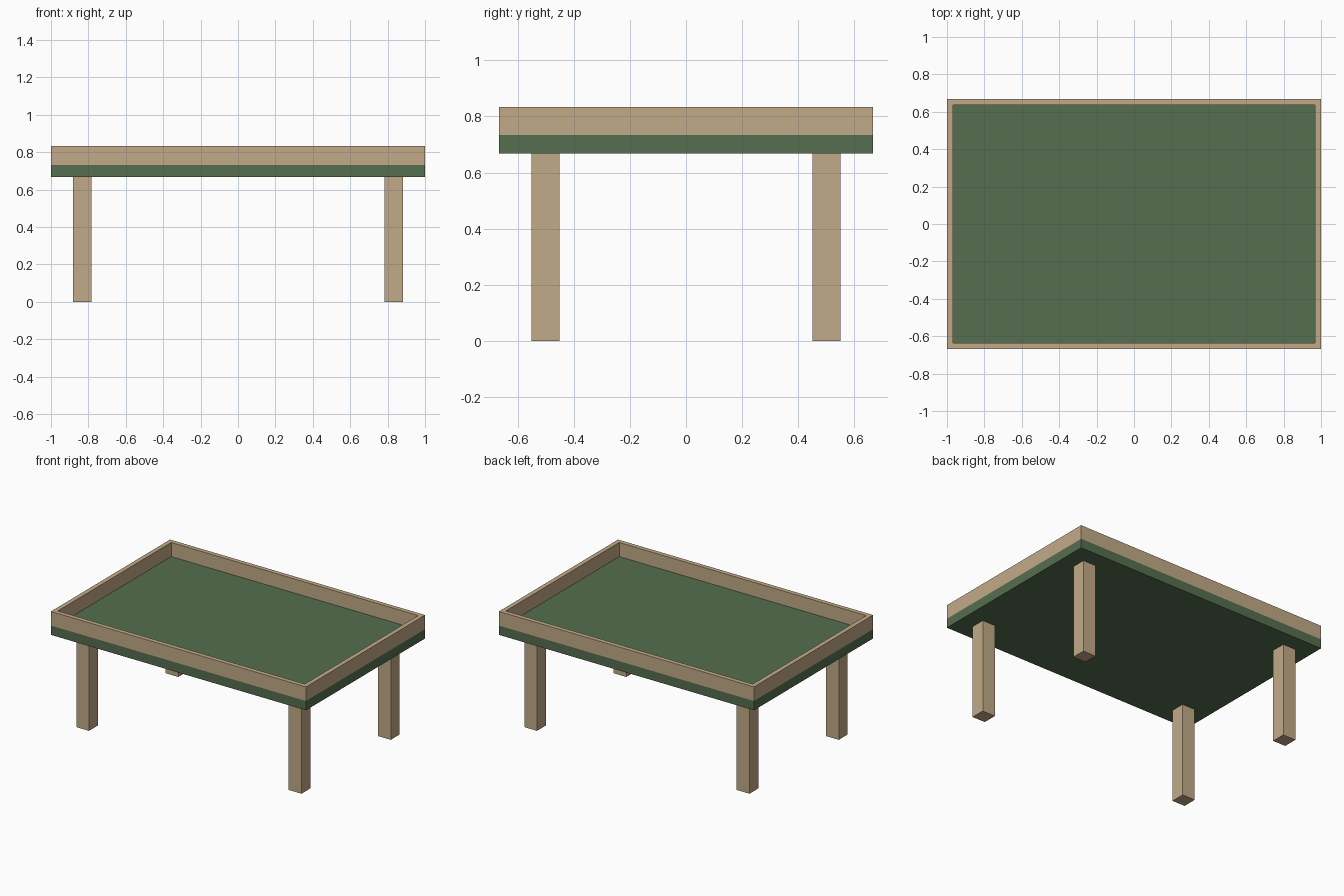
import bpy

if "Cube" in bpy.data.objects:
    bpy.data.objects.remove(bpy.data.objects["Cube"])


def material(name, rgb):
    mat = bpy.data.materials.new(name)
    linear = [((c / 255 + 0.055) / 1.055) ** 2.4 for c in rgb]
    mat.diffuse_color = (*linear, 1)
    mat.use_nodes = True
    mat.node_tree.nodes["Principled BSDF"].inputs["Base Color"].default_value = mat.diffuse_color
    return mat


wood = material("tan wood", (194, 170, 136))
felt = material("green felt", (85, 110, 80))


def box(name, x, y, z, mat):
    """Box from (min, max) ranges."""
    centre = [(r[0] + r[1]) / 2 for r in (x, y, z)]
    bpy.ops.mesh.primitive_cube_add(size=1, location=centre)
    obj = bpy.context.object
    obj.name = name
    obj.scale = [r[1] - r[0] for r in (x, y, z)]
    bpy.ops.object.transform_apply(location=False, rotation=False, scale=True)
    obj.data.materials.append(mat)
    return obj


X, Y, T = 1.0, 0.667, 0.032          # half length, half width, rim thickness
Z_BED, Z_RIM, Z_TOP = 0.667, 0.733, 0.833

# Table bed
box("table_bed", (-X, X), (-Y, Y), (Z_BED, Z_RIM), felt)

# Raised rim: long rails front and back, short rails between them
box("front_rail", (-X, X), (-Y, -Y + T), (Z_RIM, Z_TOP), wood)
box("back_rail", (-X, X), (Y - T, Y), (Z_RIM, Z_TOP), wood)
box("left_rail", (-X, -X + T), (-Y + T, Y - T), (Z_RIM, Z_TOP), wood)
box("right_rail", (X - T, X), (-Y + T, Y - T), (Z_RIM, Z_TOP), wood)

# Four square legs
for side, sx in (("left", -1), ("right", 1)):
    for end, sy in (("front", -1), ("back", 1)):
        cx, cy = sx * 0.833, sy * 0.5
        box(f"{end}_{side}_leg", (cx - 0.05, cx + 0.05),
            (cy - 0.05, cy + 0.05), (0, Z_BED), wood)
